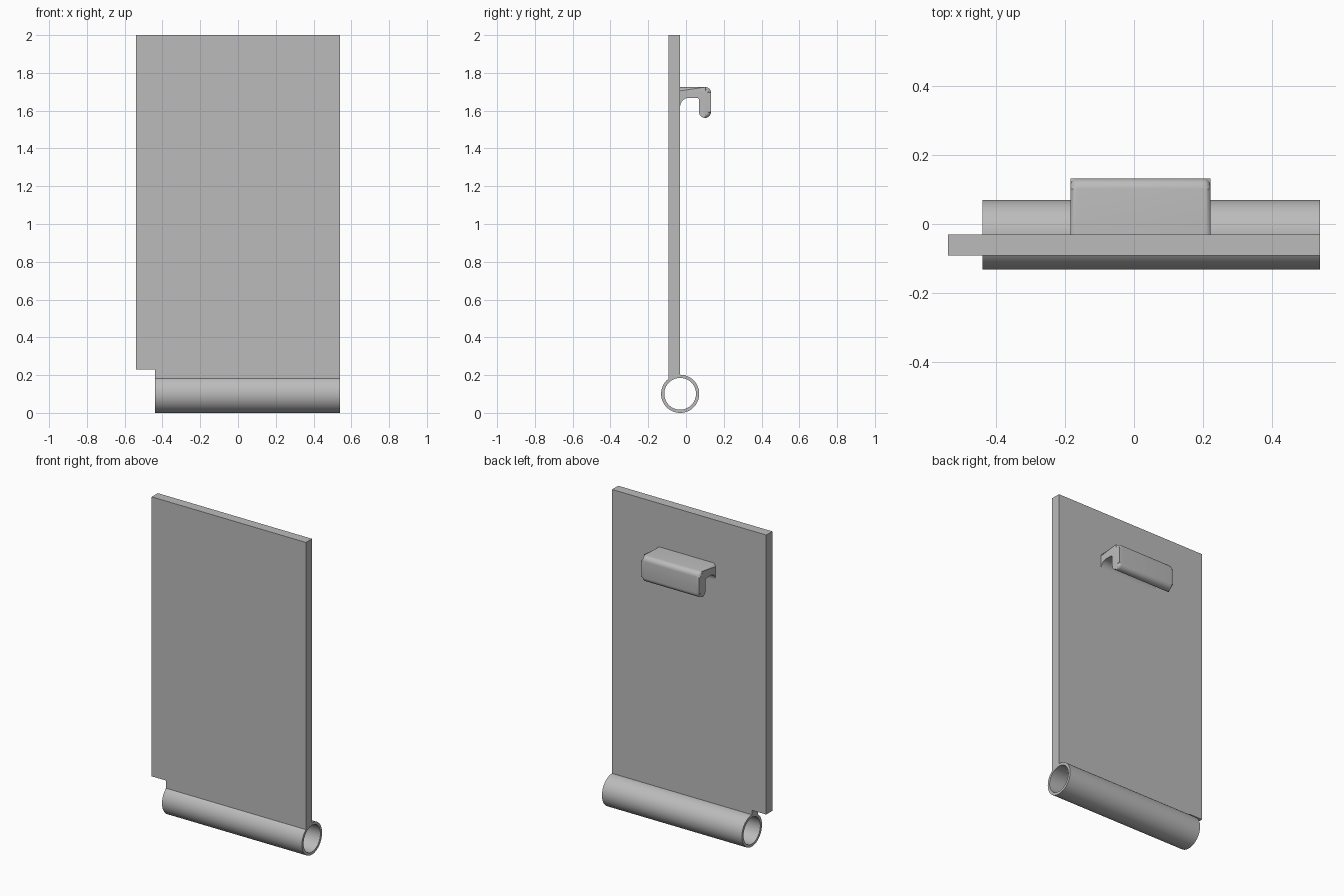
import bpy, bmesh
from math import radians, cos, sin

if "Cube" in bpy.data.objects:
    bpy.data.objects.remove(bpy.data.objects["Cube"], do_unlink=True)

grey = bpy.data.materials.new("light_grey")
grey.use_nodes = True
COLOUR = (0.5, 0.5, 0.5, 1)
grey.diffuse_color = COLOUR
grey.node_tree.nodes["Principled BSDF"].inputs["Base Color"].default_value = COLOUR

LEFT, RIGHT, NOTCH = 0.54, -0.54, -0.44
FRONT, BACK = -0.092, -0.031
TUBE_Y, TUBE_R, BORE_R = -0.031, 0.101, 0.084


def finish(name, bm, smooth=False):
    bmesh.ops.recalc_face_normals(bm, faces=bm.faces)
    mesh = bpy.data.meshes.new(name)
    bm.to_mesh(mesh)
    bm.free()
    mesh.materials.append(grey)
    obj = bpy.data.objects.new(name, mesh)
    bpy.context.collection.objects.link(obj)
    if smooth:
        bpy.ops.object.select_all(action="DESELECT")
        obj.select_set(True)
        bpy.context.view_layer.objects.active = obj
        bpy.ops.object.shade_smooth_by_angle(angle=radians(35))
    return obj


def arc(y, z, r, start, end, steps=8):
    angles = [radians(start + (end - start) * i / steps) for i in range(steps + 1)]
    return [(y + r * cos(a), z + r * sin(a)) for a in angles]


# Flat plate with a notched lower corner, its bottom edge sloped to sit on the tube wall
bm = bmesh.new()
outline = [(RIGHT, 2), (RIGHT, 0.23), (NOTCH, 0.23), (NOTCH, None), (LEFT, None), (LEFT, 2)]
sides = []
for y, bottom in ((FRONT, 0.172), (BACK, 0.192)):
    sides.append([bm.verts.new((x, y, bottom if z is None else z)) for x, z in outline])
    bm.faces.new(sides[-1])
for i in range(len(outline)):
    j = (i + 1) % len(outline)
    bm.faces.new((sides[0][i], sides[0][j], sides[1][j], sides[1][i]))
finish("plate", bm)

# Open hinge tube along the bottom
bm = bmesh.new()
SEGMENTS = 64
rings = []
for x, r in ((NOTCH, TUBE_R), (LEFT, TUBE_R), (LEFT, BORE_R), (NOTCH, BORE_R)):
    circle = arc(TUBE_Y, TUBE_R, r, 0, 360, SEGMENTS)[:-1]
    rings.append([bm.verts.new((x, y, z)) for y, z in circle])
for a, b in zip(rings, rings[1:] + rings[:1]):
    for i in range(SEGMENTS):
        j = (i + 1) % SEGMENTS
        bm.faces.new((a[i], a[j], b[j], b[i]))
finish("hinge_tube", bm, smooth=True)

# Hook on the back: rounded arm and downturned lip, with a fillet under the root
bm = bmesh.new()
outer = [(BACK, 1.725)] + arc(0.102, 1.695, 0.03, 90, 0) + arc(0.1005, 1.593, 0.0315, 0, -90)
inner = (arc(0.1005, 1.593, 0.0315, -90, -180)[1:] + arc(0.057, 1.655, 0.012, 0, 90)
         + arc(0.014, 1.622, 0.045, 90, 180))
profile = outer + inner
ends = []
for x in (-0.185, 0.222):
    ends.append([bm.verts.new((x, y, z)) for y, z in profile])
    bm.faces.new(ends[-1])
for i in range(len(profile)):
    j = (i + 1) % len(profile)
    bm.faces.new((ends[0][i], ends[0][j], ends[1][j], ends[1][i]))
# Round the outer rim of both ends
rim = [bm.edges.get((end[i], end[i + 1])) for end in ends for i in range(len(outer) - 1)]
bmesh.ops.bevel(bm, geom=rim, offset=0.02, segments=5, profile=0.5, affect="EDGES")
finish("hook", bm, smooth=True)
